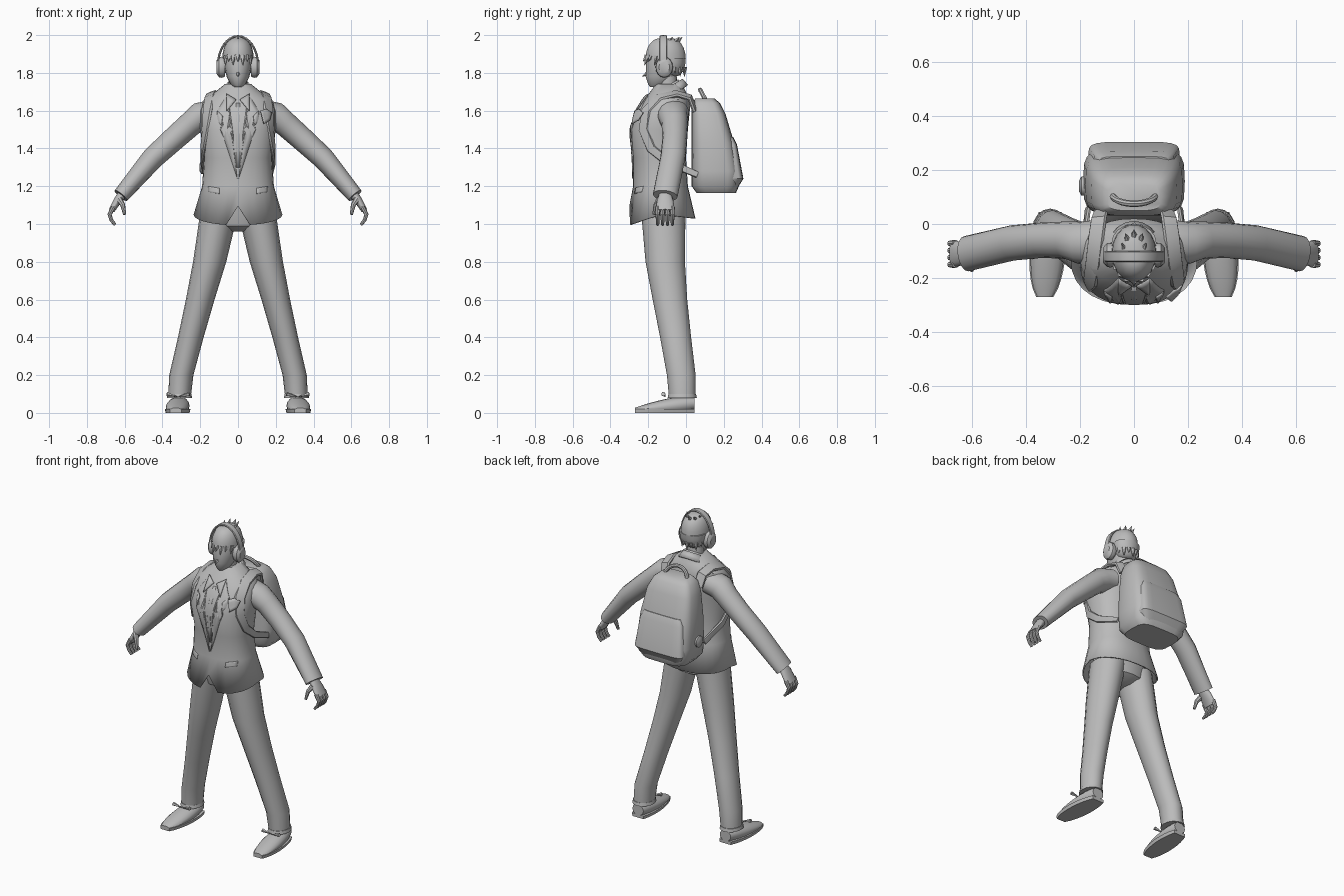
import bpy, bmesh, math
from mathutils import Vector
from mathutils.bvhtree import BVHTree

cube = bpy.data.objects.get("Cube")
if cube:
    bpy.data.objects.remove(cube, do_unlink=True)

grey = bpy.data.materials.new("plain grey")
grey.use_nodes = True
grey.diffuse_color = (.5, .5, .5, 1)
grey.node_tree.nodes["Principled BSDF"].inputs["Base Color"].default_value = grey.diffuse_color

X, Y, Z = Vector((1, 0, 0)), Vector((0, 1, 0)), Vector((0, 0, 1))


def finish(name, bm, mirror=False, thickness=0):
    """Turn a bmesh into a smooth object, optionally thickened and mirrored."""
    bmesh.ops.recalc_face_normals(bm, faces=bm.faces)
    mesh = bpy.data.meshes.new(name)
    bm.to_mesh(mesh)
    bm.free()
    mesh.materials.append(grey)
    obj = bpy.data.objects.new(name, mesh)
    bpy.context.collection.objects.link(obj)
    bpy.ops.object.select_all(action='DESELECT')
    obj.select_set(True)
    bpy.context.view_layer.objects.active = obj
    bpy.ops.object.shade_smooth_by_angle(angle=math.radians(40))
    if thickness:
        obj.modifiers.new("thickness", 'SOLIDIFY').thickness = thickness
    if mirror:
        obj.modifiers.new("mirror", 'MIRROR')
    return obj


def sample(values, t):
    """Read a list of values at a fraction t of its length."""
    s = t * (len(values) - 1)
    low = int(s)
    high = min(low + 1, len(values) - 1)
    return values[low] + (values[high] - values[low]) * (s - low)


def signed_power(value, exponent):
    return math.copysign(abs(value) ** exponent, value)


def tube(name, path, wide, deep=None, ref=X, axis=None, sides=16, power=2,
         bottom=True, top=True, mirror=False, thickness=0, edit=None):
    """Loft rings along a path; wide is the radius along ref, deep the one across it."""
    bm = bmesh.new()
    path = [Vector(p) for p in path]
    last = len(path) - 1
    rings = []
    for i, centre in enumerate(path):
        tangent = axis or path[min(i + 1, last)] - path[max(i - 1, 0)]
        tangent = tangent.normalized()
        across = ref(centre) if callable(ref) else ref
        u = (across - tangent * tangent.dot(across)).normalized()
        v = tangent.cross(u)
        u = u * sample(wide, i / last)
        v = v * sample(deep or wide, i / last)
        ring = []
        for k in range(sides):
            angle = math.tau * k / sides
            point = centre + u * signed_power(math.cos(angle), 2 / power)
            point += v * signed_power(math.sin(angle), 2 / power)
            if edit:
                edit(point, i, angle)
            ring.append(bm.verts.new(point))
        rings.append(ring)
    for lower, upper in zip(rings, rings[1:]):
        for k in range(sides):
            j = (k + 1) % sides
            bm.faces.new((lower[k], lower[j], upper[j], upper[k]))
    if bottom:
        bm.faces.new(rings[0])
    if top:
        bm.faces.new(rings[-1])
    return finish(name, bm, mirror, thickness)


def stack(name, rows, **options):
    """Loft level rings given as (height, front, back, half width)."""
    path = [(0, (front + back) / 2, z) for z, front, back, half in rows]
    deep = [(back - front) / 2 for z, front, back, half in rows]
    return tube(name, path, [row[-1] for row in rows], deep, axis=Z, **options)


def dome(name, y, z, wide, deep, height):
    """Rounded cap rising (or hanging, for a negative height) from a level ring."""
    turns = [math.radians(15 * k) for k in range(6)]
    tube(name, [(0, y, z + height * math.sin(a)) for a in turns],
         [wide * math.cos(a) ** .7 for a in turns],
         [deep * math.cos(a) ** .7 for a in turns], axis=Z, sides=18)


def spike(name, base, tip, radius, mirror=False):
    tube(name, [base, tip], [radius, .001], ref=Vector((1, .2, .1)), sides=5, mirror=mirror)


# Jacket body with a dipped front hem and a centre notch
def hem(point, ring, angle):
    if ring == 0:
        front = -math.sin(angle)
        point.z += .02 - .055 * max(front, 0) + .02 * min(front, 0)
        if front > .99:
            point.z += .1


jacket = stack("jacket_body", [
    (1.03, -.3, .05, .235), (1.2, -.28, .01, .19), (1.35, -.28, 0, .18), (1.5, -.3, .01, .2),
    (1.6, -.26, .02, .2), (1.66, -.22, .02, .18), (1.7, -.19, 0, .12), (1.74, -.16, -.02, .07)],
    sides=28, power=2.3, bottom=False, thickness=.008, edit=hem)
surface = BVHTree.FromPolygons([v.co for v in jacket.data.vertices],
                               [tuple(p.vertices) for p in jacket.data.polygons])


def plate(name, outline, lift, mirror=True):
    """Thin panel drawn in x and z, laid onto the jacket front."""
    bm = bmesh.new()
    bm.faces.new([bm.verts.new((x, -1, z)) for x, z in outline])
    bmesh.ops.triangulate(bm, faces=bm.faces)
    bmesh.ops.subdivide_edges(bm, edges=bm.edges, cuts=3, use_grid_fill=True)
    for v in bm.verts:
        hit = surface.ray_cast(v.co, Y)[0] or surface.find_nearest(v.co)[0]
        v.co.y = hit.y - lift
    finish(name, bm, mirror, .007)


plate("lapel", [(.06, 1.68), (.11, 1.6), (.08, 1.57), (.09, 1.5), (.004, 1.24), (.03, 1.46)], .006)
plate("shirt_collar_point", [(.01, 1.66), (.06, 1.69), (.06, 1.6)], .014)
plate("shirt_placket", [(0, 1.64), (.01, 1.64), (.01, 1.3), (0, 1.3)], .003)
plate("pocket_flap", [(.1, 1.19), (.16, 1.2), (.16, 1.17), (.1, 1.16)], .004)
plate("chest_badge", [(.12, 1.6), (.15, 1.61), (.18, 1.59), (.17, 1.55), (.14, 1.53)], .035, False)

# Folded collars, tilted down towards the front
tilt = Vector((0, -.6, 1))
tube("jacket_collar", [(0, -.1, 1.67), (0, -.1, 1.72)], [.1, .07], [.13, .095], axis=tilt,
     sides=20, bottom=False, top=False, thickness=.01)
tube("shirt_collar", [(0, -.1, 1.69), (0, -.1, 1.73)], [.07, .055], [.09, .07], axis=tilt,
     bottom=False, top=False, thickness=.006)

# Sleeves
tube("sleeve", [(.13, -.07, 1.59), (.2, -.07, 1.57), (.25, -.06, 1.53), (.34, -.06, 1.45),
                (.45, -.07, 1.35), (.62, -.11, 1.15)],
     [.087, .065, .066], [.07, .075, .066, .063, .059, .043], ref=Y, mirror=True)

# Hands with curled fingers
tube("palm", [(.61, -.11, 1.16), (.64, -.11, 1.12), (.67, -.11, 1.07)], [.032, .044, .05],
     [.026, .016], ref=Y, mirror=True)
for k, finger in enumerate(("index", "middle", "ring", "little")):
    y = -.15 + .026 * k
    tube(finger + "_finger", [(.66, y, 1.09), (.68, y, 1.05), (.67, y, 1.02), (.65, y, .995)],
         [.013, .008], ref=Y, sides=8, mirror=True)
tube("thumb", [(.63, -.14, 1.13), (.61, -.16, 1.1), (.6, -.17, 1.05)], [.018, .008],
     ref=Y, sides=8, mirror=True)

# Trousers
stack("trouser_seat", [(.96, -.17, -.06, .05), (.99, -.22, -.01, .15), (1.06, -.24, 0, .19),
                       (1.2, -.25, -.01, .17)])
ankle = (.31, -.02, .08)
tube("trouser_leg", [(.1, -.12, 1.06), (.15, -.11, .8), (.2, -.085, .6), (.25, -.055, .4),
                     (.3, -.025, .2), ankle],
     [.1, .07, .06], [.117, .085, .07], axis=-Z, mirror=True)
tube("trouser_cuff", [(.31, -.02, .1), ankle], [.063, .067], [.073, .077], axis=-Z, mirror=True)

# Shoes and their flat soles share one rounded outline
steps = [k / 10 for k in range(11)]
swell = [math.sin(math.pi * (.1 + .85 * t)) ** .4 for t in steps]
shoe_path = [(.31 + .02 * t, .045 - .315 * t, .05 - .035 * t) for t in steps]
shoe_height = [s * (.055 - .03 * t) for s, t in zip(swell, steps)]


def above_ground(point, ring, angle):
    point.z = max(point.z, .004)


def flatten(point, ring, angle):
    point.z = .02 if math.sin(angle) > -.01 else 0


tube("shoe", shoe_path, [.062 * s for s in swell], shoe_height, axis=-Y, mirror=True,
     edit=above_ground)
tube("shoe_sole", shoe_path, [.067 * s for s in swell], axis=-Y, mirror=True, edit=flatten)
for side in (-1, 1):
    spike("lace_loop", (.317 + side * .06, -.12, .1), (.317, -.11, .085), .012, True)

# Neck, head and nose
tube("neck", [(0, -.09, 1.62), (0, -.1, 1.79)], [.055, .05])
stack("head", [(1.725, -.19, -.13, .02), (1.74, -.2, -.09, .04), (1.78, -.214, -.05, .06),
               (1.83, -.212, -.03, .072), (1.88, -.21, -.02, .076), (1.94, -.19, -.03, .065)])
spike("nose", (0, -.2, 1.8), (0, -.232, 1.78), .014)

# Hair: crown, back, jagged locks all round and tufts on top
dome("hair_crown", -.108, 1.875, .083, .108, .112)
dome("hair_back", -.07, 1.88, .083, .07, -.1)
for k in range(18):
    angle = math.tau * (k + .5) / 18
    x, y = math.cos(angle), math.sin(angle)
    fringe = y < -.3
    root, reach = (1.89, .12) if fringe else (1.83, .1)
    spike("hair_lock", (.074 * x, -.108 + .098 * y, root),
          (.078 * x, -.108 + reach * y, root - .05 + .02 * (k % 2)), .016)
for k in range(5):
    angle = math.pi * k / 4
    x, y = .045 * math.cos(angle), .05 * math.sin(angle) - .07
    spike("crown_tuft", (x * .7, y - .03, 1.96), (x, y, 1.99), .016)

# Headphones
arch = [math.pi * k / 16 for k in range(17)]
tube("headphone_band", [(.106 * math.cos(a), -.12, 1.84 + .154 * math.sin(a)) for a in arch],
     [.02], [.006], ref=Y, power=4, sides=8)
tube("headphone_cup", [(x, -.115, 1.83) for x in (.07, .085, .1, .114)],
     [.04, .046, .044, .028], [.05, .056, .053, .035], ref=Y, axis=X, mirror=True)

# Backpack with front pocket, grab handle and a round charm on its right
stack("backpack", [(1.165, .055, .265, .15), (1.2, .03, .28, .18), (1.28, .03, .285, .188),
                   (1.43, .03, .255, .18), (1.58, .03, .21, .158), (1.64, .03, .18, .13),
                   (1.665, .05, .15, .1)], sides=24, power=4)
stack("backpack_pocket", [(1.185, .18, .27, .135), (1.24, .18, .304, .17), (1.42, .18, .27, .15),
                          (1.46, .18, .25, .13)], sides=20, power=5)
tube("backpack_handle", [(.08 * math.cos(a), .11 - .035 * math.sin(a), 1.645 + .065 * math.sin(a))
                         for a in arch], [.012], ref=Y, sides=8)
tube("side_charm", [(x, .14, 1.3) for x in (-.17, -.195, -.203)], [.035, .035, .02],
     ref=Y, axis=-X)


# Shoulder straps, lying flat against the body
def outward(centre):
    return Vector((centre.x, centre.y + .12, max(centre.z - 1.45, 0) * 1.5))


tube("shoulder_strap", [(.12, .05, 1.6), (.13, .02, 1.67), (.14, -.05, 1.69), (.15, -.14, 1.67),
                        (.16, -.21, 1.6), (.17, -.225, 1.5), (.185, -.185, 1.4),
                        (.19, -.1, 1.33), (.17, .06, 1.26)],
     [.011, .012, .008], [.03, .032, .018], ref=outward, power=4, sides=8, mirror=True)
